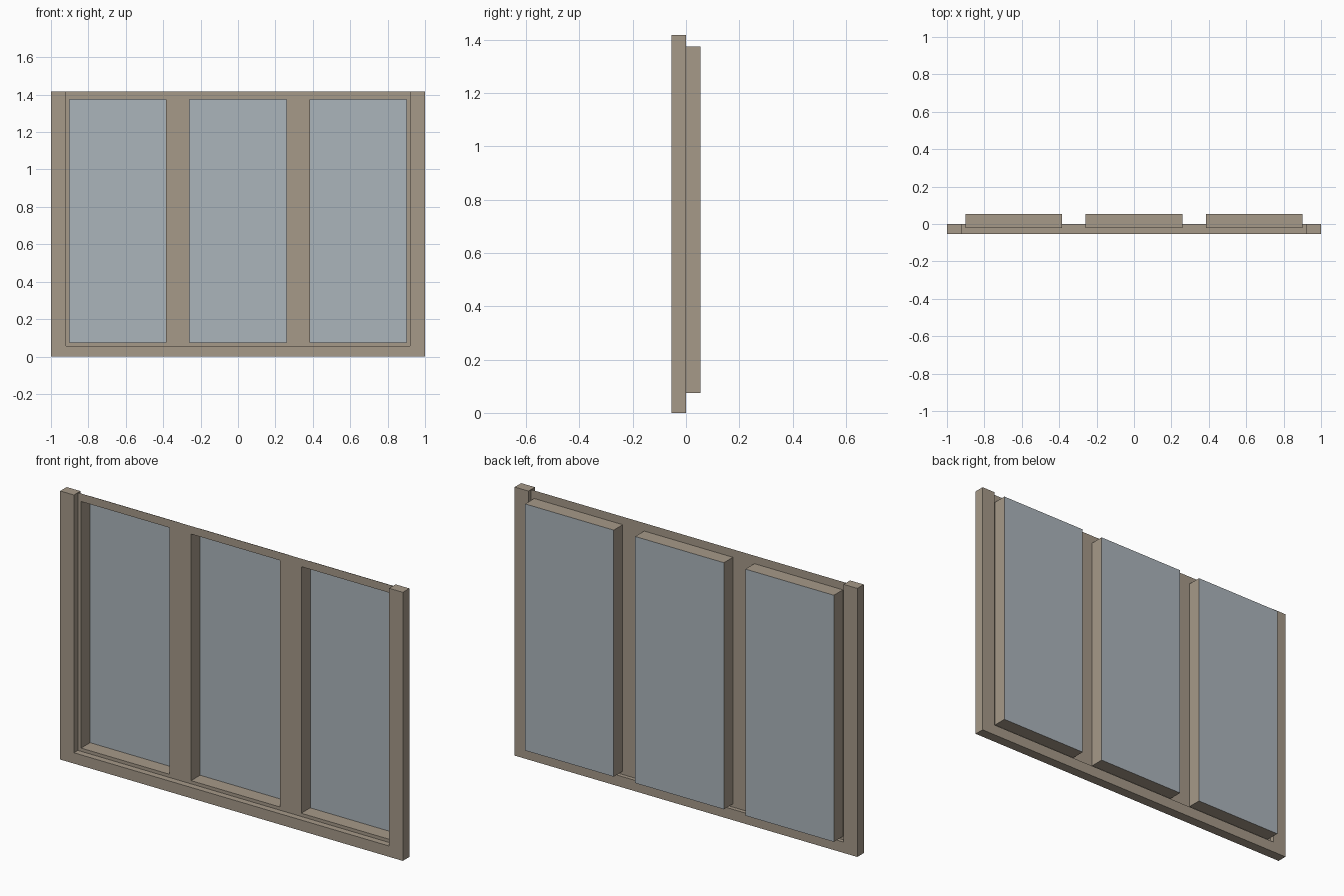
import bpy
import bmesh

cube = bpy.data.objects.get("Cube")
if cube:
    bpy.data.objects.remove(cube)

HALF_W, HEIGHT = 1.0, 1.417
STILE_IN, RAIL_TOP = 0.92, 0.057          # inner edges of the outer frame
Y_FRONT, Y_FRAME_BACK = -0.054, 0.0
Y_PANEL, Y_GLASS = -0.021, 0.054
WIN_Z = (0.074, 1.375)
WINDOWS = {"right": (-0.901, -0.384), "middle": (-0.259, 0.259), "left": (0.384, 0.901)}


def material(name, rgb):
    m = bpy.data.materials.new(name)
    m.use_nodes = True
    colour = (*rgb, 1.0)
    m.diffuse_color = colour
    m.node_tree.nodes["Principled BSDF"].inputs["Base Color"].default_value = colour
    return m


frame_mat = material("taupe frame", (0.38, 0.32, 0.25))
glass_mat = material("blue grey glass", (0.41, 0.46, 0.50))


def finish(name, bm, mat):
    mesh = bpy.data.meshes.new(name)
    bm.to_mesh(mesh)
    bm.free()
    mesh.materials.append(mat)
    obj = bpy.data.objects.new(name, mesh)
    bpy.context.collection.objects.link(obj)
    return obj


def upright_face(bm, outline, y):
    return bm.faces.new([bm.verts.new((x, y, z)) for x, z in outline])


def rect(xs, zs):
    return [(xs[0], zs[0]), (xs[1], zs[0]), (xs[1], zs[1]), (xs[0], zs[1])]


# Outer frame: U-shaped profile, open at the top, extruded backwards
bm = bmesh.new()
profile = [(-HALF_W, 0), (HALF_W, 0), (HALF_W, HEIGHT), (STILE_IN, HEIGHT),
           (STILE_IN, RAIL_TOP), (-STILE_IN, RAIL_TOP), (-STILE_IN, HEIGHT), (-HALF_W, HEIGHT)]
front = upright_face(bm, profile, Y_FRONT)
back = bmesh.ops.extrude_face_region(bm, geom=[front], use_keep_orig=True)["geom"]
bmesh.ops.translate(bm, vec=(0, Y_FRAME_BACK - Y_FRONT, 0),
                    verts=[v for v in back if isinstance(v, bmesh.types.BMVert)])
bmesh.ops.recalc_face_normals(bm, faces=bm.faces)
finish("outer_frame", bm, frame_mat)

# Thin inner panel: a grid of cells with the window cells left out
bm = bmesh.new()
xs = [-STILE_IN, *[x for pair in WINDOWS.values() for x in pair], STILE_IN]
zs = [RAIL_TOP, *WIN_Z, HEIGHT]
for i in range(len(xs) - 1):
    for j in range(len(zs) - 1):
        if not (i % 2 and j == 1):
            upright_face(bm, rect(xs[i:i + 2], zs[j:j + 2]), Y_PANEL)
bmesh.ops.remove_doubles(bm, verts=bm.verts, dist=0.0001)
finish("inner_panel", bm, frame_mat)

# Each window: a thin-walled sleeve running back to a pane of glass
for side, span in WINDOWS.items():
    bm = bmesh.new()
    opening = upright_face(bm, rect(span, WIN_Z), Y_PANEL)
    edges = list(opening.edges)
    bmesh.ops.delete(bm, geom=[opening], context='FACES_ONLY')
    moved = bmesh.ops.extrude_edge_only(bm, edges=edges)["geom"]
    bmesh.ops.translate(bm, vec=(0, Y_GLASS - Y_PANEL, 0),
                        verts=[v for v in moved if isinstance(v, bmesh.types.BMVert)])
    bmesh.ops.recalc_face_normals(bm, faces=bm.faces)
    finish(side + "_window_sleeve", bm, frame_mat)

    bm = bmesh.new()
    upright_face(bm, rect(span, WIN_Z), Y_GLASS).normal_flip()
    finish(side + "_glass_pane", bm, glass_mat)
